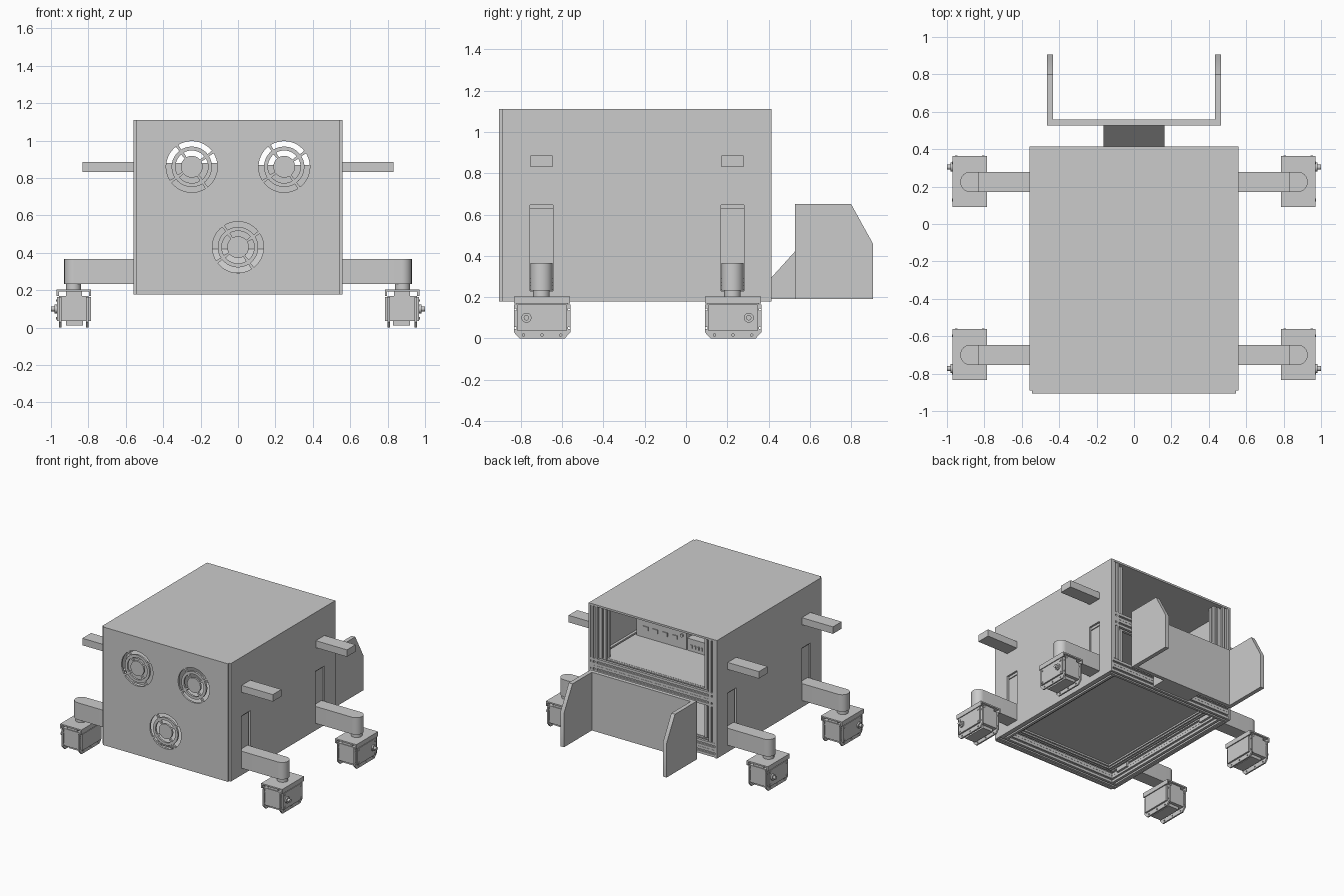
import bpy, bmesh, math

cube = bpy.data.objects.get("Cube")
if cube:
    bpy.data.objects.remove(cube, do_unlink=True)

gray = bpy.data.materials.new("plain gray")
gray.use_nodes = True
color = (0.6, 0.6, 0.6, 1)
gray.diffuse_color = color
gray.node_tree.nodes["Principled BSDF"].inputs["Base Color"].default_value = color


def shade(mesh):
    """Smooth the curved walls and keep every real edge sharp."""
    mesh.polygons.foreach_set("use_smooth", [len(p.vertices) == 4 for p in mesh.polygons])
    mesh.set_sharp_from_angle(angle=math.radians(30))


def finish(name, bm):
    bmesh.ops.recalc_face_normals(bm, faces=bm.faces[:])
    mesh = bpy.data.meshes.new(name)
    bm.to_mesh(mesh)
    bm.free()
    mesh.materials.append(gray)
    shade(mesh)
    obj = bpy.data.objects.new(name, mesh)
    bpy.context.collection.objects.link(obj)
    return obj


def add_prism(bm, points, axis, a, b):
    """Extrude a 2D outline along one axis, from a to b."""
    def place(u, v, w):
        return {"x": (w, u, v), "y": (u, w, v), "z": (u, v, w)}[axis]
    low = [bm.verts.new(place(u, v, a)) for u, v in points]
    high = [bm.verts.new(place(u, v, b)) for u, v in points]
    bm.faces.new(low)
    bm.faces.new(high)
    for i in range(len(points)):
        j = (i + 1) % len(points)
        bm.faces.new((low[i], low[j], high[j], high[i]))


def prism(name, points, axis, a, b):
    bm = bmesh.new()
    add_prism(bm, points, axis, a, b)
    return finish(name, bm)


def rect(u0, u1, v0, v1):
    return [(u0, v0), (u1, v0), (u1, v1), (u0, v1)]


def box(name, x0, x1, y0, y1, z0, z1):
    return prism(name, rect(x0, x1, y0, y1), "z", z0, z1)


def arc(u, v, r, start, end, n):
    return [(u + r * math.cos(start + (end - start) * i / n),
             v + r * math.sin(start + (end - start) * i / n)) for i in range(n + 1)]


def disc(name, u, v, r, axis, a, b, n=28):
    return prism(name, arc(u, v, r, 0, math.tau, n)[:-1], axis, a, b)


def rail(name, u, v, axis, a, b, size=0.055):
    """Slotted square frame extrusion."""
    h, s, d = size / 2, size * 0.13, size * 0.24
    side = [(-h, -h), (-s, -h), (-s, -h + d), (s, -h + d), (s, -h)]
    points = []
    for turn in range(4):
        for p, q in side:
            for _ in range(turn):
                p, q = -q, p
            points.append((u + p, v + q))
    return prism(name, points, axis, a, b)


def cut(obj, outlines, axis, a, b):
    """Cut holes through a plate, leaving its faces flat."""
    bm = bmesh.new()
    for points in outlines:
        add_prism(bm, points, axis, a, b)
    cutter = finish("cutter", bm)
    cutter.hide_render = True
    mod = obj.modifiers.new("cut", "BOOLEAN")
    mod.object, mod.solver = cutter, "EXACT"
    graph = bpy.context.evaluated_depsgraph_get()
    mesh = bpy.data.meshes.new_from_object(obj.evaluated_get(graph))
    obj.modifiers.clear()
    obj.data = mesh
    mesh.polygons.foreach_set("use_smooth", [False] * len(mesh.polygons))
    bpy.data.objects.remove(cutter, do_unlink=True)


LEGS = (-0.7, 0.225)
BACK, FRONT, BASE, TOP = 0.414, -0.89, 0.178, 1.11

# Case shell: top, slotted sides with recessed backing, vented front
box("top_panel", -0.545, 0.545, FRONT, BACK, TOP - 0.015, TOP)
for s, side in ((-1, "right"), (1, "left")):
    wall = box(side + "_panel", *sorted((s * 0.545, s * 0.56)), FRONT, BACK, BASE, TOP)
    cut(wall, [rect(y - 0.055, y + 0.055, 0.23, 0.645) for y in LEGS], "x", -1, 1)
    for y in LEGS:
        box("slot_backing", *sorted((s * 0.525, s * 0.535)), y - 0.07, y + 0.07, 0.225, 0.655)

front = box("front_panel", -0.545, 0.545, FRONT - 0.015, FRONT, BASE, TOP)
slots = []
for cx, cz in ((-0.247, 0.86), (0.247, 0.86), (0, 0.43)):
    for inner, outer, gap in ((0.108, 0.137, 0.06), (0.058, 0.087, 0.1)):
        for k in range(4):
            t0 = math.radians(35 + 90 * k) + gap
            t1 = t0 + math.pi / 2 - 2 * gap
            slots.append(arc(cx, cz, outer, t0, t1, 12) + arc(cx, cz, inner, t1, t0, 12))
cut(front, slots, "y", -1, -0.8)

# Inner frame of slotted rails
X, Y0, Y1 = 0.515, -0.855, 0.385
LOW = (BASE + 0.03, BASE + 0.086)
for x in (-X, X):
    for y in (Y0, Y1):
        rail("corner_post", x, y, "z", BASE + 0.115, TOP - 0.015)
    rail("inner_back_post", x * 0.89, Y1 - 0.03, "z", 0.3, TOP - 0.015)
    for z in LOW + (0.655,):
        rail("side_rail", x, z, "y", Y0 + 0.028, Y1 - 0.028)
for z in LOW + (0.6, 0.656):
    rail("back_rail", Y1, z, "x", -0.544, 0.544)
for z in LOW:
    rail("front_rail", Y0, z, "x", -0.544, 0.544)

# Recessed floor, its stepped border and the equipment shelf
box("floor_plate", -0.49, 0.49, -0.83, 0.36, 0.28, 0.295)
for x in (-0.43, 0.43):
    rail("floor_side_rail", x, 0.262, "y", -0.79, 0.32, 0.035)
for y in (-0.79, 0.32):
    rail("floor_cross_rail", y, 0.262, "x", -0.41, 0.41, 0.035)
box("shelf", -0.49, 0.49, -0.87, 0.36, 0.67, 0.685)

# Equipment on the shelf
box("computer", 0.05, 0.49, -0.5, -0.08, 0.685, 0.87)
for i in range(4):
    x = 0.13 + i * 0.085
    box("computer_port", x, x + 0.045, -0.08, -0.073, 0.745, 0.775)
disc("power_button", 0.09, 0.79, 0.013, "y", -0.08, -0.07, 16)
box("controller", -0.42, 0.04, -0.8, -0.5, 0.685, 0.88)
box("port_hub", -0.14, 0.045, -0.35, -0.08, 0.685, 0.78)
for i in range(5):
    x = -0.12 + i * 0.03
    box("hub_port", x, x + 0.015, -0.08, -0.073, 0.71, 0.735)

# Rear scoop with its wedge mount
mount = [(BACK, 0.19), (0.527, 0.19), (0.527, 0.42), (BACK, 0.295)]
prism("scoop_mount", mount, "x", -0.163, 0.163)
box("scoop_back", -0.464, 0.464, 0.527, 0.558, 0.19, 0.65)
wing = [(0.558, 0.19), (0.905, 0.19), (0.905, 0.46), (0.8, 0.65), (0.558, 0.65)]
for s in (-1, 1):
    prism("scoop_wing", wing, "x", s * 0.432, s * 0.464)


def drive_unit(s, y, out):
    """Motor module below an arm; out is the end (along y) holding the shaft."""
    def slab(name, x0, x1, y0, y1, z0, z1):
        return box(name, *sorted((s * x0, s * x1)), y + y0, y + y1, z0, z1)
    # Channel-shaped mount with open gaps beside its centre block
    slab("mount_plate", 0.785, 0.97, -0.136, 0.136, 0.193, 0.204)
    for x in (0.785, 0.958):
        slab("mount_web", x, x + 0.012, -0.136, 0.136, 0.168, 0.193)
    slab("mount_block", 0.835, 0.92, -0.12, 0.12, 0.165, 0.193)
    slab("motor_body", 0.8, 0.957, -0.125, 0.125, 0.035, 0.17)
    slab("motor_foot", 0.83, 0.92, -0.1, 0.1, 0.012, 0.035)
    outline = [(y - 0.137, 0.03), (y - 0.11, 0), (y + 0.11, 0), (y + 0.137, 0.03),
               (y + 0.137, 0.165), (y - 0.137, 0.165)]
    holes = [arc(y + d, z, 0.006, 0, math.tau, 10)[:-1]
             for d, z in ((-0.129, 0.05), (-0.129, 0.14), (0.129, 0.05), (0.129, 0.14),
                          (-0.09, 0.016), (0, 0.016), (0.09, 0.016))]
    for x in (0.8, 0.945):
        flange = prism("motor_flange", outline, "x", s * x, s * (x + 0.012))
        cut(flange, holes, "x", s * (x - 0.01), s * (x + 0.022))
    for x0, x1 in ((0.787, 0.8), (0.957, 0.969)):
        slab("motor_cover", x0, x1, -0.118, 0.118, 0.035, 0.163)
    shaft = y + out * 0.076
    disc("shaft_collar", shaft, 0.1, 0.024, "x", s * 0.969, s * 0.98)
    disc("drive_shaft", shaft, 0.1, 0.013, "x", s * 0.98, s * 1.0)
    for d in (-0.1, 0.1):
        for z in (0.05, 0.145):
            disc("cover_screw", y + d, z, 0.007, "x", s * 0.969, s * 0.973, 10)


# Arms, pivots, drive units and side pegs
for s in (-1, 1):
    for y, out in zip(LEGS, (-1, 1)):
        arm = [(s * u, v) for u, v in arc(0.875, y, 0.054, -math.pi / 2, math.pi / 2, 20)
               + [(0.47, y + 0.054), (0.47, y - 0.054)]]
        prism("leg_arm", arm, "z", 0.232, 0.366)
        disc("leg_pivot", s * 0.88, y, 0.04, "z", 0.2, 0.24)
        drive_unit(s, y + 0.003, out)
        box("side_peg", *sorted((s * 0.56, s * 0.832)), y - 0.054, y + 0.054, 0.831, 0.886)
